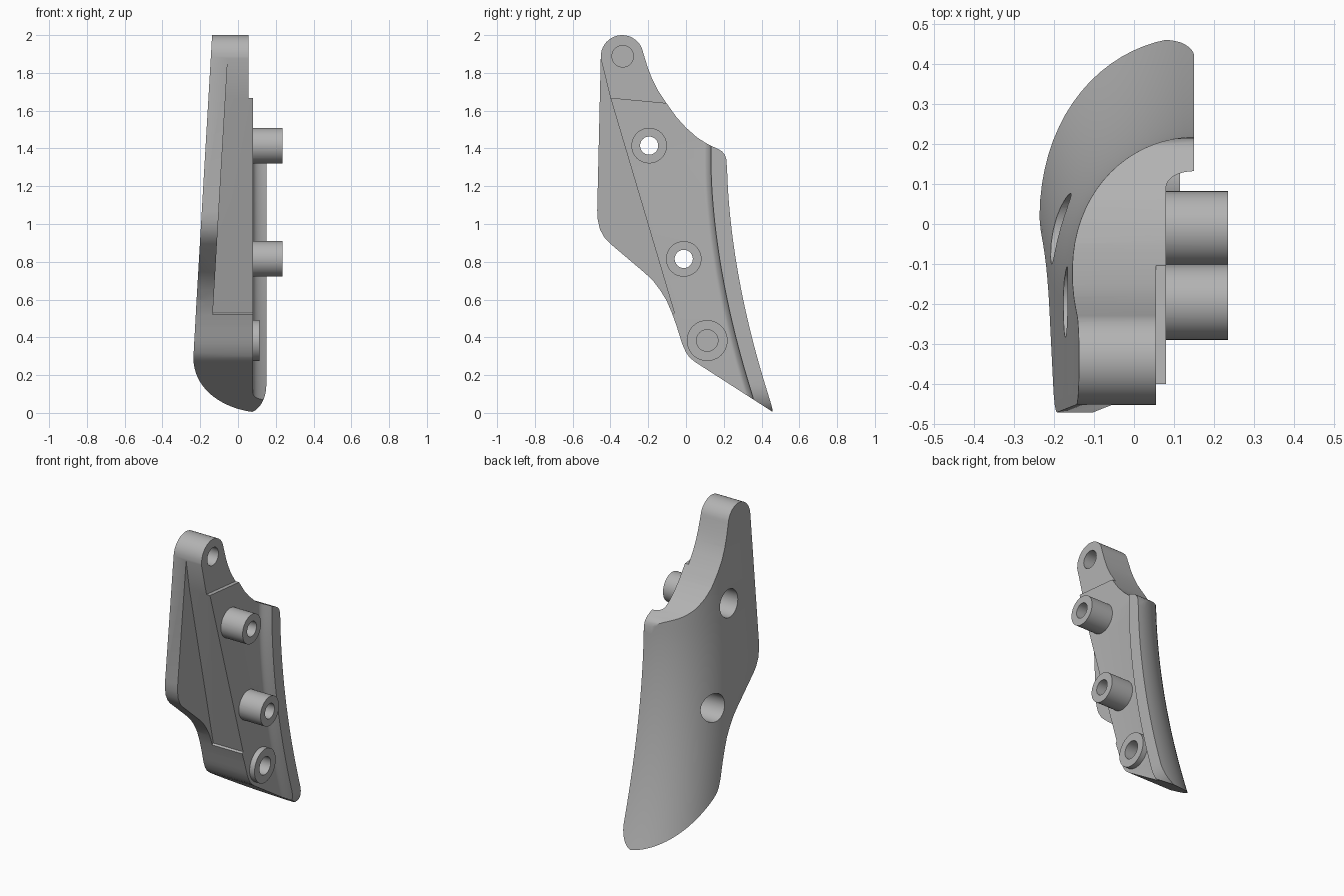
import bpy, bmesh
from math import sin, cos, pi, radians
from mathutils import Matrix

if "Cube" in bpy.data.objects:
    bpy.data.objects.remove(bpy.data.objects["Cube"])

grey = bpy.data.materials.new("plain_grey")
grey.use_nodes = True
grey.diffuse_color = (0.45, 0.45, 0.45, 1)
grey.node_tree.nodes["Principled BSDF"].inputs["Base Color"].default_value = (0.45, 0.45, 0.45, 1)


def finish(name, bm):
    bmesh.ops.recalc_face_normals(bm, faces=bm.faces)
    mesh = bpy.data.meshes.new(name)
    bm.to_mesh(mesh)
    bm.free()
    mesh.materials.append(grey)
    obj = bpy.data.objects.new(name, mesh)
    bpy.context.collection.objects.link(obj)
    return obj


def loft(name, sections):
    """Skin closed sections of equal length and cap both ends."""
    bm = bmesh.new()
    rings = [[bm.verts.new(p) for p in s] for s in sections]
    n = len(rings[0])
    for a, b in zip(rings, rings[1:]):
        for i in range(n):
            j = (i + 1) % n
            bm.faces.new((a[i], a[j], b[j], b[i]))
    bm.faces.new(rings[0])
    bm.faces.new(rings[-1])
    return finish(name, bm)


def prism(name, outline, x0, x1):
    """Extrude a (y, z) outline along x; x0 may depend on z."""
    low = x0 if callable(x0) else (lambda z: x0)
    return loft(name, [[(low(z), y, z) for y, z in outline],
                       [(x1, y, z) for y, z in outline]])


def cylinder(name, y, z, r, x0, x1):
    bm = bmesh.new()
    place = Matrix.Translation(((x0 + x1) / 2, y, z)) @ Matrix.Rotation(pi / 2, 4, 'Y')
    bmesh.ops.create_cone(bm, cap_ends=True, segments=48, radius1=r, radius2=r,
                          depth=x1 - x0, matrix=place)
    return finish(name, bm)


def combine(target, other, operation):
    mod = target.modifiers.new("combine", 'BOOLEAN')
    mod.operation, mod.object, mod.solver = operation, other, 'EXACT'
    bpy.context.view_layer.objects.active = target
    bpy.ops.object.modifier_apply(modifier=mod.name)
    bpy.data.objects.remove(other)


# Guiding curves: rear edge and flat outer face
def rear(z):
    return 0.217 + 0.25 * (max(0, 1.34 - z) / 1.34) ** 1.8


def outer(z):
    return -0.14 - 0.095 * (1.95 - z) / 1.62


levels = [-0.1 + 2.2 * i / 44 for i in range(45)]

# Side profile of the bracket
knob = [(-0.338 + 0.113 * cos(a), 1.887 + 0.113 * sin(a))
        for a in (radians(180 - 170 * i / 20) for i in range(21))]
profile = knob + [
    (-0.203, 1.83), (-0.18, 1.77), (-0.15, 1.71), (-0.1, 1.635), (-0.05, 1.565),
    (0, 1.51), (0.06, 1.457), (0.12, 1.42), (0.17, 1.397), (0.19, 1.385),
    (0.205, 1.368), (0.213, 1.345), (0.216, 1.31), (0.6, 1.3), (0.6, 0),
    (0.467, 0), (0.05, 0.268), (0.02, 0.292), (0, 0.32), (-0.02, 0.365),
    (-0.05, 0.46), (-0.075, 0.53), (-0.103, 0.595), (-0.137, 0.65), (-0.175, 0.7),
    (-0.217, 0.74), (-0.4, 0.895), (-0.43, 0.925), (-0.455, 0.97), (-0.467, 1.02),
    (-0.47, 1.07)]
body = prism("bracket_body", profile, -0.5, 0.15)

# Curved outer skin
skin = []
for z in levels:
    arc = [(0.15 - (0.15 - outer(z)) * sin(t), rear(z) - 0.4 * (1 - max(0, cos(t)) ** 0.91), z)
           for t in (pi / 2 * i / 20 for i in range(21))]
    skin.append([(0.4, -0.7, z), (0.4, rear(z), z)] + arc + [(outer(z), -0.7, z)])
combine(body, loft("skin", skin), 'INTERSECT')

# Inner pad, leaving a filleted lip along the rear edge
pad = []
for z in levels:
    edge = rear(z) - 0.085
    fillet = [(0.15 - 0.07 * cos(t), edge - 0.04 + 0.04 * sin(t), z)
              for t in (pi / 2 * i / 8 for i in range(9))]
    pad.append([(0.08, -0.7, z)] + fillet + [(0.3, edge, z), (0.3, -0.7, z)])
combine(body, loft("pad_cut", pad), 'DIFFERENCE')

# Lower knob face, thin front flange and rounded bottom tip of the lip
combine(body, prism("knob_cut", [(-0.7, 1.69), (-0.4, 1.668), (-0.1, 1.64), (0.02, 1.63),
                                 (0.02, 2.2), (-0.7, 2.2)], 0.055, 0.3), 'DIFFERENCE')
combine(body, prism("flange_cut", [(-0.452, 1.88), (-0.4, 1.668), (-0.062, 0.53), (-0.3, 0.3),
                                   (-0.8, 0.3), (-0.8, 1.88)],
                    lambda z: outer(z) + 0.09, 0.5), 'DIFFERENCE')
tip = [(0.05 + 0.1 * sin(t), 0.15 - 0.15 * cos(t)) for t in (pi / 2 * i / 12 for i in range(13))]
tip += [(0.3, 0.15), (0.3, -0.1), (0.05, -0.1)]
combine(body, loft("tip_cut", [[(x, y, z) for x, z in tip] for y in (0.2, 0.7)]), 'DIFFERENCE')

# Two pegs with counterbored screw holes
for y, z in ((-0.195, 1.415), (-0.012, 0.815)):
    combine(body, cylinder("peg", y, z, 0.094, 0.0, 0.235), 'UNION')
    combine(body, cylinder("screw_hole", y, z, 0.048, -0.5, 0.5), 'DIFFERENCE')
    combine(body, cylinder("counterbore", y, z, 0.088, -0.5, 0.04), 'DIFFERENCE')

# Low boss and the two blind holes
combine(body, cylinder("boss", 0.112, 0.383, 0.108, 0.0, 0.115), 'UNION')
combine(body, cylinder("boss_hole", 0.112, 0.383, 0.057, -0.08, 0.3), 'DIFFERENCE')
combine(body, cylinder("knob_hole", -0.335, 1.888, 0.057, -0.06, 0.3), 'DIFFERENCE')

bpy.ops.object.select_all(action='DESELECT')
body.select_set(True)
bpy.context.view_layer.objects.active = body
bpy.ops.object.shade_smooth_by_angle(angle=radians(30))
